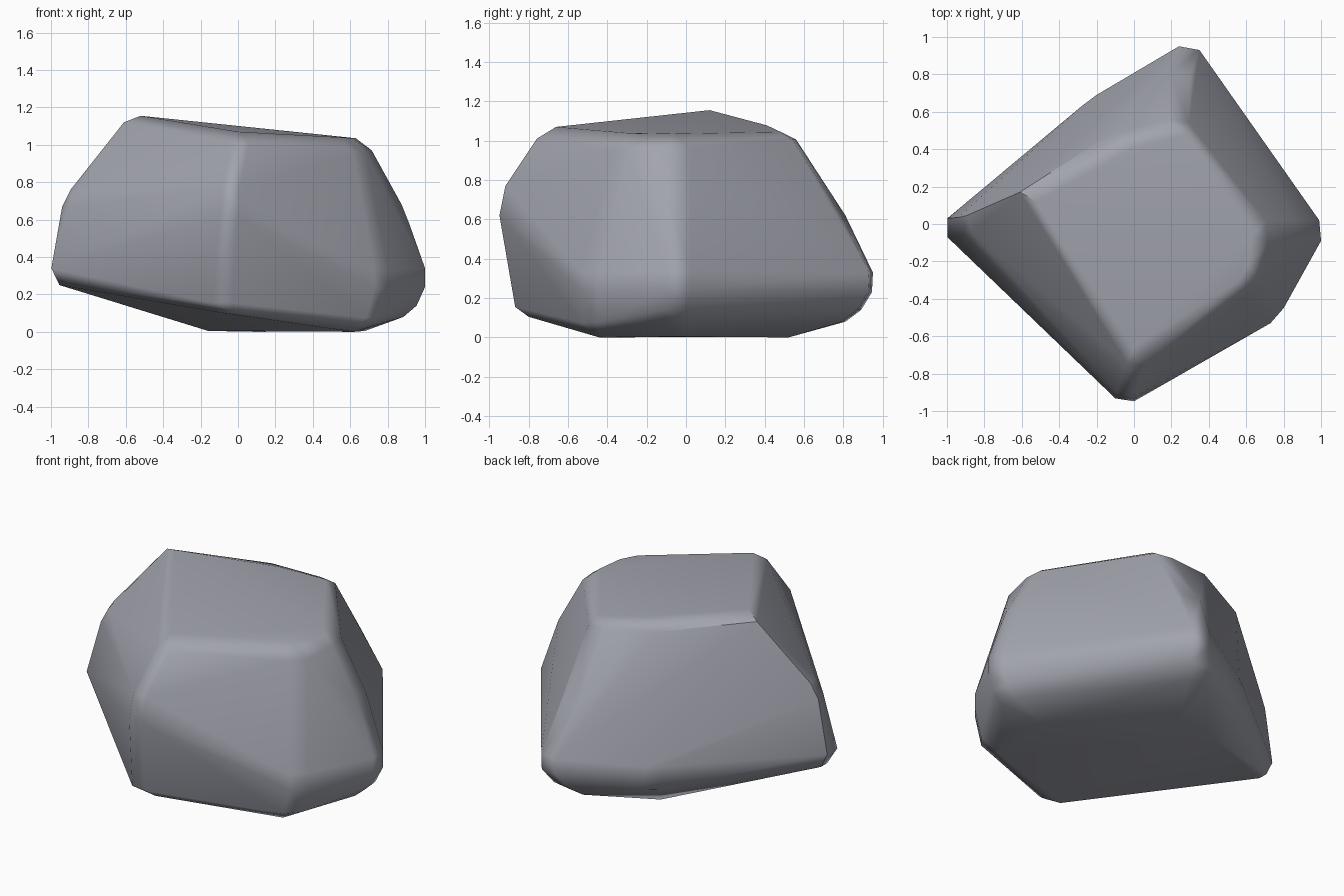
import bpy, bmesh
from mathutils import Vector

if "Cube" in bpy.data.objects:
    bpy.data.objects.remove(bpy.data.objects["Cube"])

bm = bmesh.new()


def ridge(path, half=(0, 0, 0)):
    """Add a rock edge: a path widened to both sides into a chamfer."""
    h = Vector(half)
    for p in path:
        for s in ((-1, 1) if h.length else (1,)):
            bm.verts.new(Vector(p) + h * s)


# left nose, falling from the high corner, with a tucked-in tip below
ridge([(-.88, .0, .76), (-.925, -.01, .67)], (-.015, .045, 0))
ridge([(-.998, -.02, .34)], (0, .05, 0))
ridge([(-.955, .0, .25)], (0, .03, 0))
# front nose and the undercut beneath it
ridge([(.01, -.75, 1.01), (-.04, -.91, .77), (-.05, -.94, .62), (-.085, -.86, .155)], (.05, -.008, 0))
ridge([(-.06, -.79, .105)], (.05, -.01, 0))
# right-hand corner
ridge([(.71, -.04, .97), (.87, -.03, .68), (.91, -.03, .58), (.995, -.035, .34),
       (.995, -.035, .24), (.95, -.05, .14), (.88, -.05, .08)], (-.005, .055, 0))
# front-right corner
ridge([(.65, -.33, .95), (.765, -.49, .33), (.765, -.49, .24), (.72, -.49, .075)], (.035, .04, 0))
# back corner
ridge([(.24, .55, 1.005), (.245, .80, .62), (.295, .94, .33),
       (.295, .935, .23), (.25, .88, .14), (.2, .80, .08)], (.055, -.01, 0))
# bulge of the back-left side
ridge([(-.15, .46, 1.04), (-.24, .66, .30), (-.22, .65, .15)], (.04, .03, 0))
# top rim
ridge([(-.61, .17, 1.12), (-.52, .12, 1.155), (0, -.66, 1.07), (.55, -.31, 1.04),
       (.61, -.22, 1.035), (.63, -.06, 1.035), (.27, .48, 1.045), (0, .41, 1.078)])
# resting face
ridge([(-.16, .48, .005), (.1, .52, 0), (.68, -.02, .005), (.62, -.44, 0)])

# wrap the edges into a solid stone
bmesh.ops.convex_hull(bm, input=bm.verts[:])
bmesh.ops.delete(bm, geom=[v for v in bm.verts if not v.link_faces], context='VERTS')
bmesh.ops.dissolve_limit(bm, angle_limit=.05, verts=bm.verts[:], edges=bm.edges[:])
bmesh.ops.recalc_face_normals(bm, faces=bm.faces[:])

mesh = bpy.data.meshes.new("rock")
bm.to_mesh(mesh)
bm.free()
rock = bpy.data.objects.new("rock", mesh)
bpy.context.collection.objects.link(rock)
bpy.context.view_layer.objects.active = rock
rock.select_set(True)
bpy.ops.object.shade_smooth_by_angle(angle=.75)

# big faces read flat, narrow chamfers carry the shading
weighted = rock.modifiers.new("weighted", 'WEIGHTED_NORMAL')
weighted.keep_sharp = True

# blue-grey stone
stone = bpy.data.materials.new("stone")
stone.diffuse_color = (.36, .37, .42, 1)
stone.use_nodes = True
stone.node_tree.nodes["Principled BSDF"].inputs["Base Color"].default_value = stone.diffuse_color
mesh.materials.append(stone)
